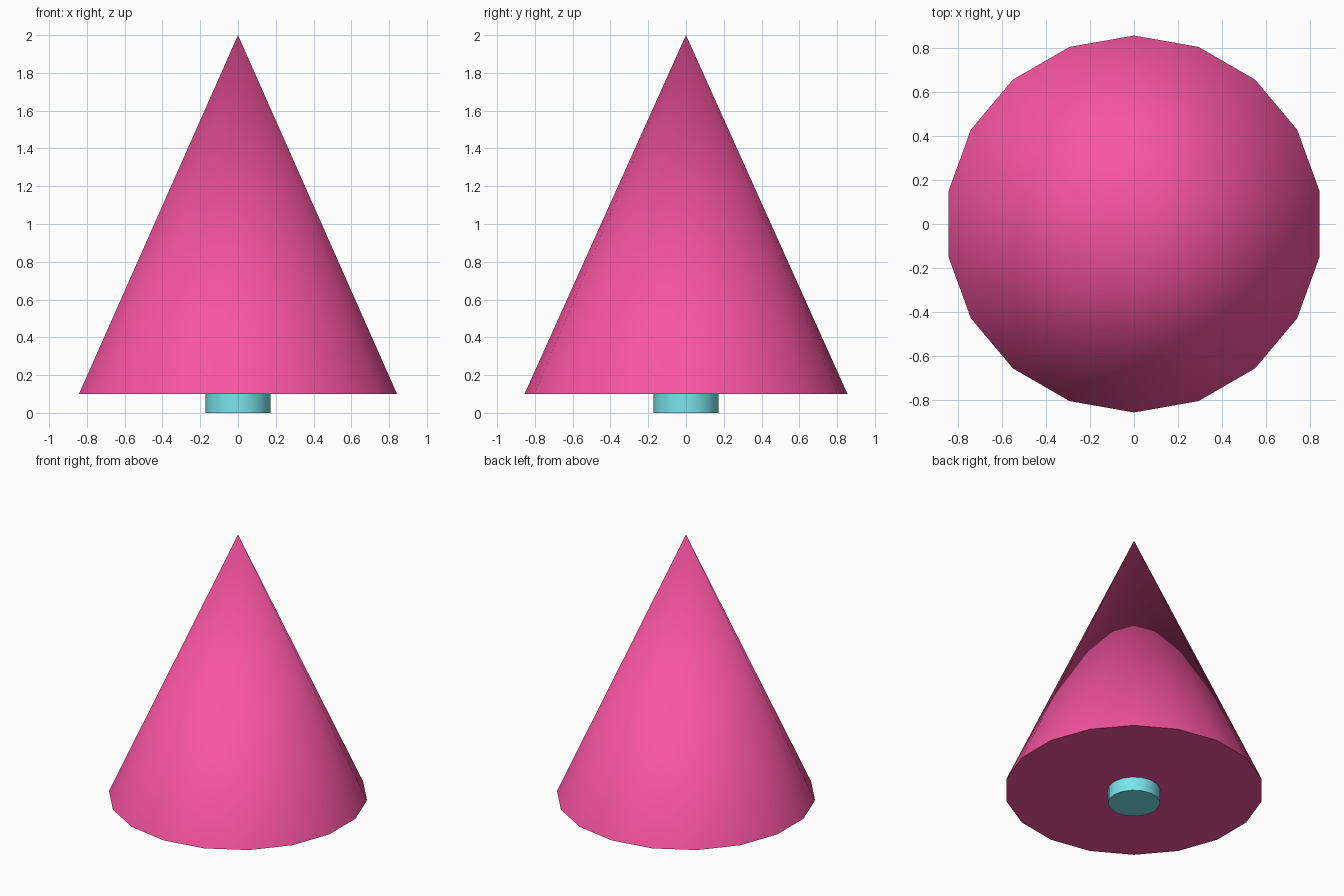
import bpy

if "Cube" in bpy.data.objects:
    bpy.data.objects.remove(bpy.data.objects["Cube"])


def make_material(name, color):
    mat = bpy.data.materials.new(name)
    mat.diffuse_color = (*color, 1.0)
    mat.use_nodes = True
    mat.node_tree.nodes["Principled BSDF"].inputs["Base Color"].default_value = mat.diffuse_color
    return mat


def add_round(name, sides, r_bottom, r_top, z0, z1, mat):
    """Upright cone or cylinder between two heights, smooth with sharp rims."""
    bpy.ops.mesh.primitive_cone_add(
        vertices=sides, radius1=r_bottom, radius2=r_top,
        depth=z1 - z0, location=(0, 0, (z0 + z1) / 2))
    obj = bpy.context.object
    obj.name = name
    obj.data.materials.append(mat)
    bpy.ops.object.shade_smooth_by_angle()
    return obj


pink = make_material("pink", (0.93, 0.09, 0.35))
cyan = make_material("cyan", (0.20, 0.78, 0.85))

# Foliage: 18-sided cone with a closed base
add_round("foliage_cone", 18, 0.855, 0.0, 0.10, 2.0, pink)

# Trunk: short stub, slightly sunk into the foliage
add_round("trunk", 16, 0.173, 0.173, 0.0, 0.12, cyan)
